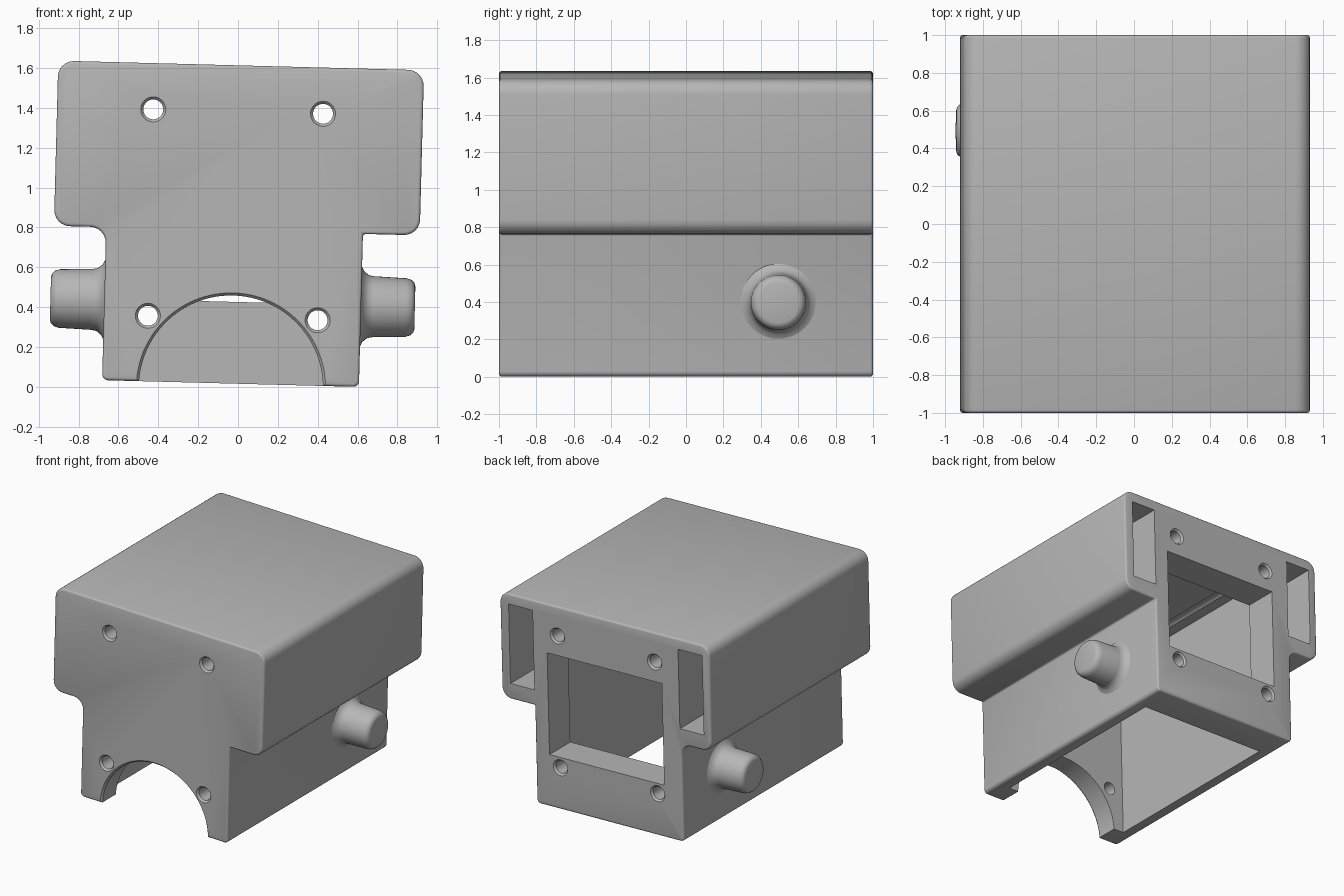
import bpy, bmesh, math
from mathutils import Matrix, Vector

if "Cube" in bpy.data.objects:
    bpy.data.objects.remove(bpy.data.objects["Cube"], do_unlink=True)

grey = bpy.data.materials.new("plain_grey")
grey.use_nodes = True
grey.diffuse_color = (0.47, 0.47, 0.47, 1)
grey.node_tree.nodes["Principled BSDF"].inputs["Base Color"].default_value = (0.47, 0.47, 0.47, 1)

MID = -0.035                       # centre of the housing before tilting
TILT = Matrix.Translation((0, 0, 0.0155)) @ Matrix.Rotation(math.radians(1.5), 4, 'Y')


def finish(bm, name):
    bmesh.ops.recalc_face_normals(bm, faces=bm.faces)
    mesh = bpy.data.meshes.new(name)
    bm.to_mesh(mesh)
    bm.free()
    mesh.materials.append(grey)
    obj = bpy.data.objects.new(name, mesh)
    bpy.context.collection.objects.link(obj)
    return obj


def activate(obj):
    bpy.ops.object.select_all(action='DESELECT')
    obj.select_set(True)
    bpy.context.view_layer.objects.active = obj


def extrude(name, corners, y0, y1, steps=6):
    """Extrude an outline of right-angled (x, z, radius) corners along y."""
    bm = bmesh.new()
    verts = []
    for i, (x, z, r) in enumerate(corners):
        p = Vector((x, y0, z))
        a, b = corners[i - 1], corners[(i + 1) % len(corners)]
        da = (Vector((a[0], y0, a[1])) - p).normalized()
        db = (Vector((b[0], y0, b[1])) - p).normalized()
        if r == 0:
            verts.append(bm.verts.new(p))
            continue
        for k in range(steps + 1):
            t = math.pi / 2 * k / steps
            verts.append(bm.verts.new(p + r * (da + db - db * math.cos(t) - da * math.sin(t))))
    face = bm.faces.new(verts)
    new = bmesh.ops.extrude_face_region(bm, geom=[face])["geom"]
    bmesh.ops.translate(bm, vec=(0, y1 - y0, 0),
                        verts=[v for v in new if isinstance(v, bmesh.types.BMVert)])
    return finish(bm, name)


def box(name, x0, x1, y0, y1, z0, z1):
    return extrude(name, [(x0, z0, 0), (x1, z0, 0), (x1, z1, 0), (x0, z1, 0)], y0, y1)


def lathe(name, profile, origin, axis, sides=48):
    """Turn (distance, radius) points around an axis, with capped ends."""
    bm = bmesh.new()
    rot = Vector(axis).to_track_quat('Z', 'Y')
    rings = []
    for d, r in profile:
        ring = []
        for k in range(sides):
            t = math.tau * k / sides
            ring.append(bm.verts.new(Vector(origin) + rot @ Vector((r * math.cos(t), r * math.sin(t), d))))
        rings.append(ring)
    for a, b in zip(rings, rings[1:]):
        for k in range(sides):
            n = (k + 1) % sides
            bm.faces.new((a[k], a[n], b[n], b[k]))
    bm.faces.new(rings[0])
    bm.faces.new(rings[-1])
    return finish(bm, name)


def cut(obj, cutter):
    cutter.hide_render = True
    activate(obj)
    mod = obj.modifiers.new("cut", 'BOOLEAN')
    mod.object = cutter
    mod.operation = 'DIFFERENCE'
    mod.solver = 'EXACT'
    bpy.ops.object.modifier_apply(modifier=mod.name)
    bpy.data.objects.remove(cutter, do_unlink=True)


# Housing: wide upper block on a narrower base
housing = extrude("housing", [
    (-0.682, 0, 0.03), (0.607, 0, 0.03), (0.607, 0.768, 0),
    (0.892, 0.768, 0.08), (0.892, 1.597, 0.08), (-0.944, 1.597, 0.08),
    (-0.944, 0.768, 0.08), (-0.682, 0.768, 0.08)], -1, 1)
activate(housing)
bev = housing.modifiers.new("soft_edges", 'BEVEL')
bev.width = 0.015
bev.segments = 3
bev.limit_method = 'ANGLE'
bev.angle_limit = math.radians(50)
bpy.ops.object.modifier_apply(modifier=bev.name)

# Cavity open at the bottom, and the square window in the rear wall
cut(housing, box("cavity_cutter", MID - 0.55, MID + 0.545, -0.82, 0.74, -0.2, 1.4))
cut(housing, box("window_cutter", -0.52, 0.485, 0.6, 1.2, 0.41, 1.21))

# Arch in the front wall with a softened rim
cut(housing, lathe("arch_cutter", [(-1.1, 0.475), (-1, 0.475), (-0.985, 0.462), (-0.7, 0.462)],
                   (MID, 0, -0.02), (0, 1, 0), 96))

# Side pockets opening to the rear
cut(housing, box("left_pocket_cutter", 0.605, 0.815, -0.8, 1.2, 0.89, 1.515))
cut(housing, box("right_pocket_cutter", -0.88, -0.67, -0.8, 1.2, 0.89, 1.515))

# Four bolt holes running front to back
for side in (-1, 1):
    for z in (0.329, 1.365):
        cut(housing, lathe("bolt_hole_cutter",
                           [(-1.1, 0.063), (-1, 0.063), (-0.985, 0.05),
                            (0.985, 0.05), (1, 0.063), (1.1, 0.063)],
                           (MID + side * 0.426, 0, z), (0, 1, 0), 32))

# Side trunnions with a flared root and rounded tip
TRUNNION = [(-0.03, 0.2), (0, 0.2), (0.012, 0.177), (0.035, 0.158), (0.06, 0.153),
            (0.225, 0.147), (0.25, 0.139), (0.265, 0.125), (0.27, 0.108)]
left = lathe("left_trunnion", TRUNNION, (0.607, 0.494, 0.404), (1, 0, 0))
right = lathe("right_trunnion", TRUNNION, (-0.682, 0.494, 0.404), (-1, 0, 0))

# Slight tilt of the whole part, and smooth shading on the rounded areas
for obj in (housing, left, right):
    obj.data.transform(TILT)
    activate(obj)
    bpy.ops.object.shade_smooth_by_angle(angle=math.radians(35))
